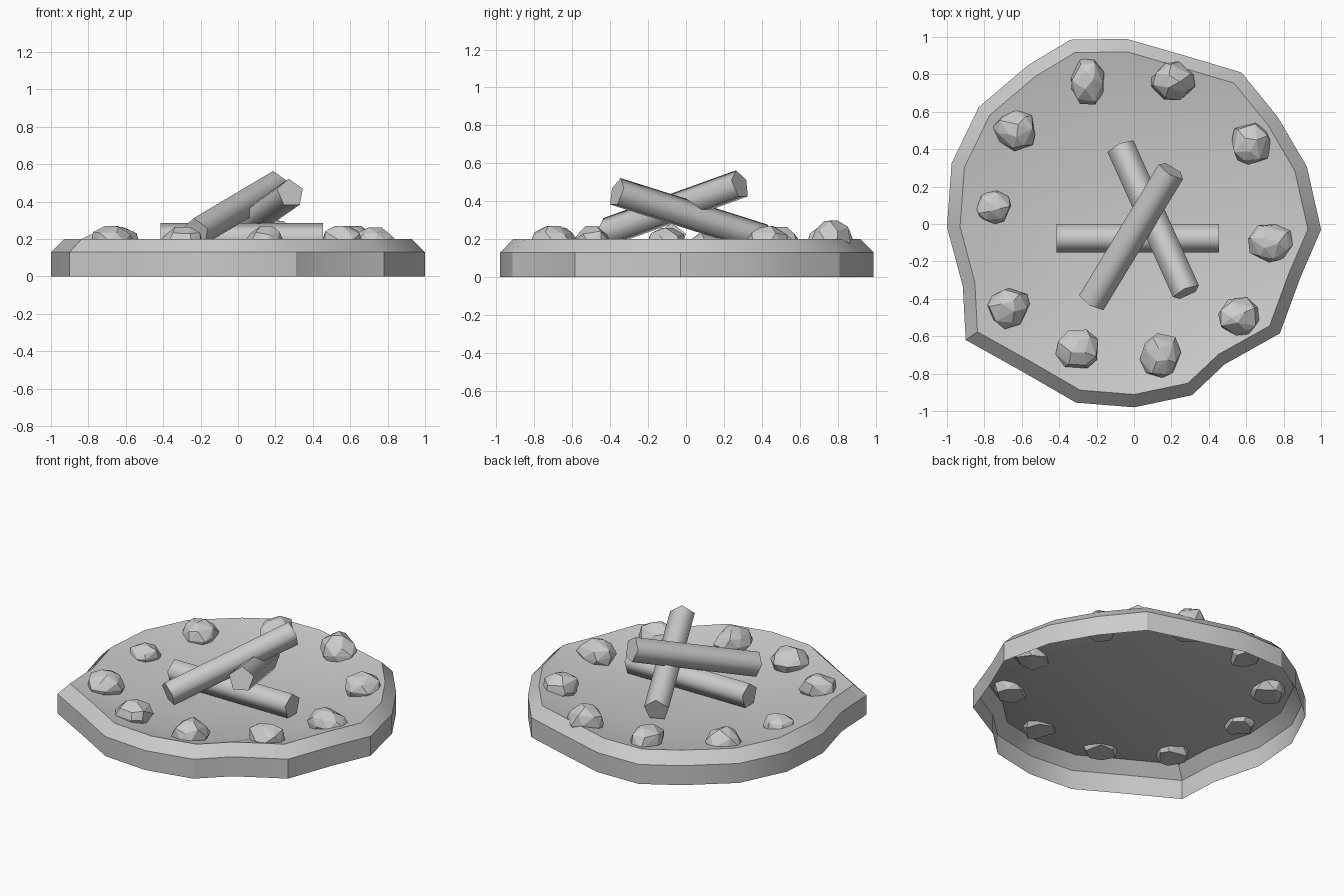
import bpy, bmesh, math, random
from mathutils import Vector

if "Cube" in bpy.data.objects:
    bpy.data.objects.remove(bpy.data.objects["Cube"])

random.seed(7)


def finish(name, bm, smooth_angle=None):
    bmesh.ops.recalc_face_normals(bm, faces=bm.faces)
    me = bpy.data.meshes.new(name)
    bm.to_mesh(me)
    bm.free()
    ob = bpy.data.objects.new(name, me)
    bpy.context.collection.objects.link(ob)
    if smooth_angle:
        bpy.ops.object.select_all(action='DESELECT')
        ob.select_set(True)
        bpy.context.view_layer.objects.active = ob
        bpy.ops.object.shade_smooth_by_angle(angle=math.radians(smooth_angle))
    return ob


# fire bed: irregular outline, bevelled rim, shallow dish, open underneath
outline = [(-.34, .985), (-.04, .99), (.29, .895), (.575, .81), (.77, .57), (.925, .305),
           (1, -.03), (.89, -.285), (.78, -.585), (.485, -.75), (.31, -.915), (0, -.98),
           (-.31, -.955), (-.595, -.79), (-.9, -.62), (-.915, -.335), (-1, -.015),
           (-.975, .325), (-.83, .625), (-.565, .85)]
bm = bmesh.new()
loops = []
for scale, z in ((1, 0), (1, .13), (.93, .2)):
    loops.append([bm.verts.new((x * scale, y * scale, z)) for x, y in outline])
angles = [math.atan2(y, x) for x, y in outline]
loops.append([bm.verts.new((.01 + .59 * math.cos(a), -.015 + .615 * math.sin(a), .125)) for a in angles])
n = len(outline)
for lo, hi in zip(loops, loops[1:]):
    for i in range(n):
        j = (i + 1) % n
        bm.faces.new((lo[j], lo[i], hi[i], hi[j]))
floor = bm.faces.new(loops[-1])
bmesh.ops.recalc_face_normals(bm, faces=bm.faces)
floor.normal_update()
if floor.normal.z < 0:
    bmesh.ops.reverse_faces(bm, faces=bm.faces)
finish("fire_bed", bm, 30)


# five-sided logs laid between two end centres
def log(name, a, b, radius=.08):
    a, b = Vector(a), Vector(b)
    axis = (b - a).normalized()
    side = axis.cross(Vector((0, 0, 1))).normalized()
    up = side.cross(axis)
    bm = bmesh.new()
    rings = []
    for c in (a, b):
        rings.append([bm.verts.new(c + radius * (math.cos(t) * up + math.sin(t) * side))
                      for t in (math.tau * k / 5 for k in range(5))])
    for i in range(5):
        j = (i + 1) % 5
        bm.faces.new((rings[0][i], rings[0][j], rings[1][j], rings[1][i]))
    bm.faces.new(rings[0])
    bm.faces.new(rings[1])
    finish(name, bm, 75)


log("bottom_log", (-.415, -.077, .205), (.455, -.077, .205))
log("middle_log", (-.07, .41, .2), (.28, -.365, .445))
log("top_log", (-.225, -.415, .235), (.2, .285, .487))


# faceted stones round the rim: x, y, width, depth, top height
stones = [(-.245, .76, .2, .27, .28), (.205, .76, .25, .22, .3), (.625, .43, .22, .25, .27),
          (.725, -.1, .26, .22, .26), (.56, -.495, .245, .22, .27), (.145, -.705, .22, .26, .27),
          (-.3, -.67, .245, .22, .265), (-.67, -.445, .24, .225, .27), (-.75, .09, .2, .2, .23),
          (-.635, .5, .24, .22, .265)]
for k, (x, y, w, d, top) in enumerate(stones):
    bm = bmesh.new()
    bottom = .12
    turn = random.uniform(0, math.tau)
    for radius, h, count in ((.85, 0, 6), (1, .4, 8), (.85, .75, 6), (.35, 1, 3)):
        for i in range(count):
            t = turn + math.tau * (i + random.uniform(-.25, .25)) / count
            r = radius * random.uniform(.88, 1.05) / 2
            z = bottom + (top - bottom) * min(1, max(0, h + random.uniform(-.08, .08)))
            bm.verts.new((x + w * r * math.cos(t), y + d * r * math.sin(t), z))
    hull = bmesh.ops.convex_hull(bm, input=bm.verts)
    spare = [v for v in bm.verts if not v.link_faces]
    bmesh.ops.delete(bm, geom=spare, context='VERTS')
    finish(f"stone_{k + 1}", bm)
